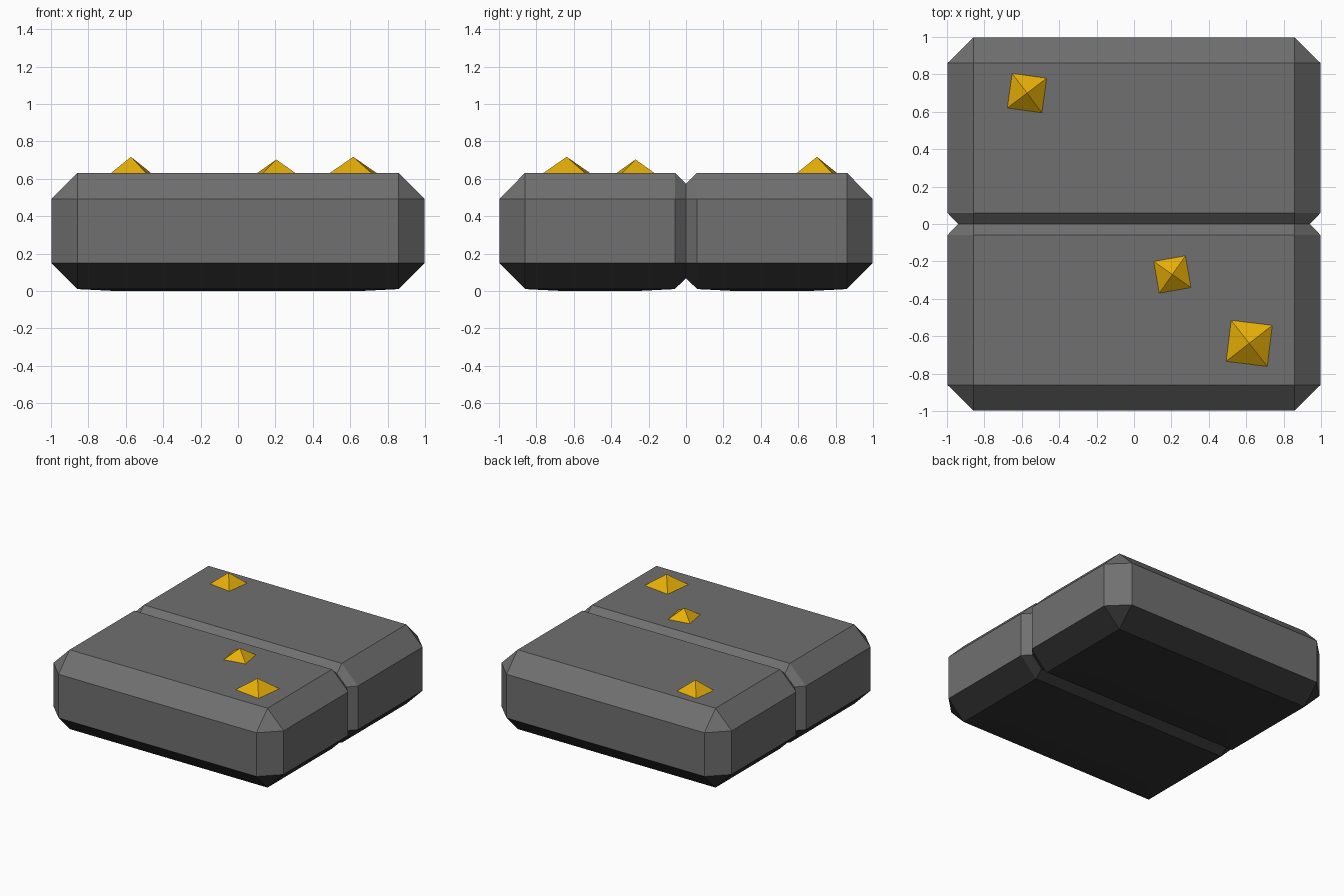
import bpy, bmesh, math

if "Cube" in bpy.data.objects:
    bpy.data.objects.remove(bpy.data.objects["Cube"])


def material(name, color):
    m = bpy.data.materials.new(name)
    m.diffuse_color = (*color, 1)
    m.use_nodes = True
    m.node_tree.nodes["Principled BSDF"].inputs["Base Color"].default_value = m.diffuse_color
    return m


STONE = material("dark grey stone", (0.162, 0.162, 0.162))
UNDERSIDE = material("near black underside", (0.032, 0.032, 0.032))
GOLD = material("gold", (0.80, 0.43, 0.002))


def finish(bm, name, *mats):
    bmesh.ops.recalc_face_normals(bm, faces=bm.faces)
    me = bpy.data.meshes.new(name)
    bm.to_mesh(me)
    bm.free()
    for m in mats:
        me.materials.append(m)
    ob = bpy.data.objects.new(name, me)
    bpy.context.collection.objects.link(ob)


def octagon(w, z0, z1, c):
    # rectangle in x and z with chamfered corners
    return [(w, z0 + c), (w, z1 - c), (w - c, z1), (c - w, z1),
            (-w, z1 - c), (-w, z0 + c), (c - w, z0), (w - c, z0)]


# Chamfered slab: narrow chamfer at the seam, wide chamfer on the outside
STATIONS = [(0.0, 0.94, 0.068, 0.574, 0.082),
            (0.06, 0.998, 0.01, 0.632, 0.14),
            (0.86, 0.998, 0.01, 0.632, 0.14),
            (0.998, 0.858, 0.15, 0.492, 0.0)]


def slab(name, side):
    bm = bmesh.new()
    rings = [[bm.verts.new((x, side * y, z)) for x, z in octagon(w, z0, z1, c)]
             for y, w, z0, z1, c in STATIONS]
    for a, b in zip(rings, rings[1:]):
        for i in range(8):
            j = (i + 1) % 8
            bm.faces.new((a[i], a[j], b[j], b[i]))
    bm.faces.new(rings[0])
    bm.faces.new(rings[-1])
    bmesh.ops.remove_doubles(bm, verts=bm.verts, dist=0.001)
    bmesh.ops.recalc_face_normals(bm, faces=bm.faces)
    # slightly bulging underside
    under = [f for f in bm.faces if f.normal.z < -0.99]
    bmesh.ops.inset_individual(bm, faces=under, thickness=0.28)
    for v in {v for f in under for v in f.verts}:
        v.co.z = 0
    # every downward face is dark
    bm.normal_update()
    for f in bm.faces:
        f.material_index = 1 if f.normal.z < -0.2 else 0
    finish(bm, name, STONE, UNDERSIDE)


slab("front_slab", -1)
slab("back_slab", 1)


# Gold nuggets: small pyramids sitting on the top
def nugget(name, x, y, top, radius, angle):
    bm = bmesh.new()
    base = [bm.verts.new((x + radius * math.cos(math.radians(angle + 90 * k)),
                          y + radius * math.sin(math.radians(angle + 90 * k)), 0.63))
            for k in range(4)]
    tip = bm.verts.new((x, y, top))
    for k in range(4):
        bm.faces.new((base[k], base[(k + 1) % 4], tip))
    bm.faces.new(base[::-1])
    finish(bm, name, GOLD)


nugget("nugget_back", -0.572, 0.70, 0.717, 0.135, 37)
nugget("nugget_middle", 0.205, -0.27, 0.703, 0.125, 55)
nugget("nugget_front", 0.616, -0.638, 0.717, 0.16, 38)
